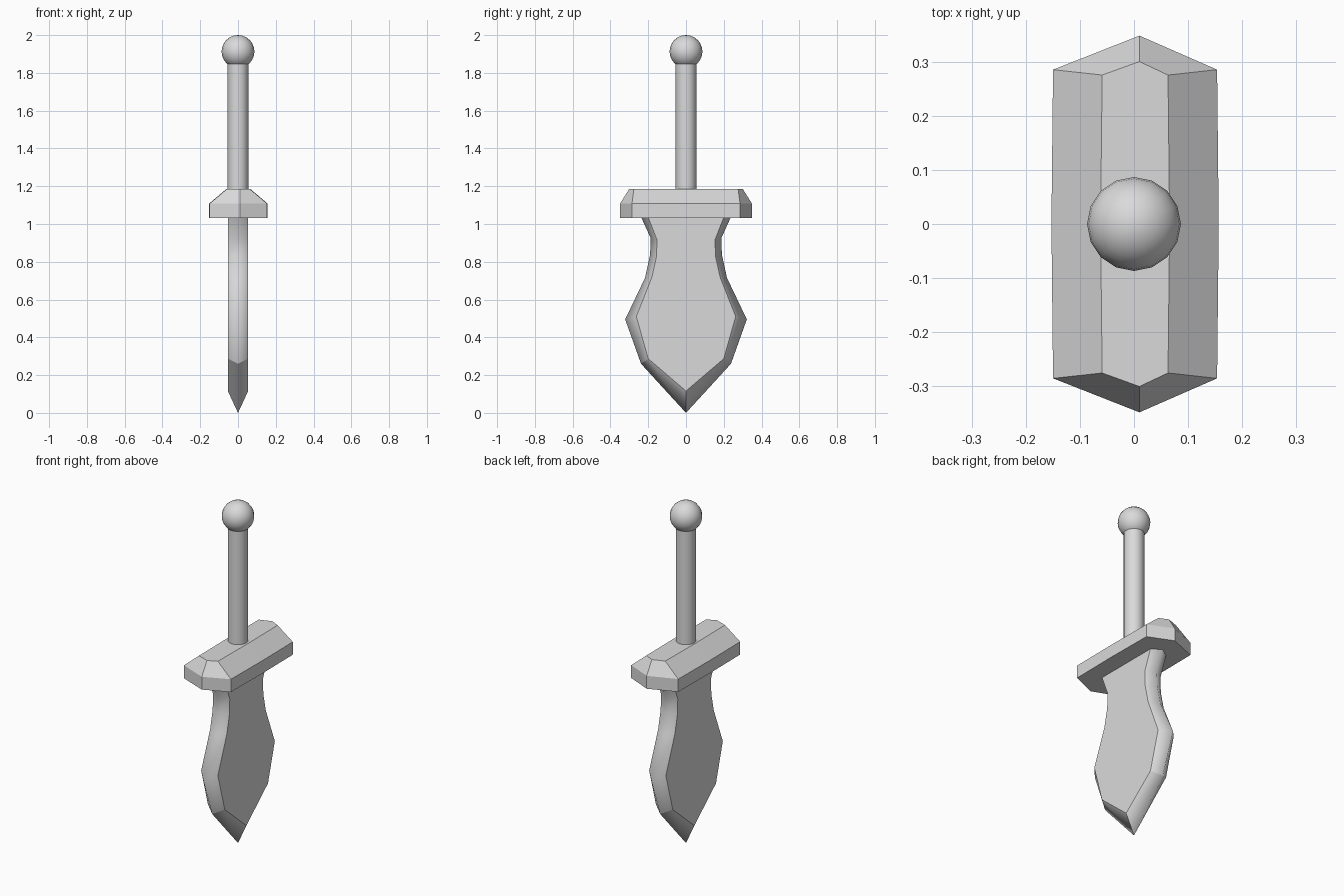
import bpy, bmesh, math

cube = bpy.data.objects.get("Cube")
if cube:
    bpy.data.objects.remove(cube, do_unlink=True)

grey = bpy.data.materials.new("light grey")
grey.use_nodes = True
COLOUR = (0.7, 0.7, 0.7, 1)
grey.diffuse_color = COLOUR
grey.node_tree.nodes["Principled BSDF"].inputs["Base Color"].default_value = COLOUR


def finish(name, bm):
    bmesh.ops.recalc_face_normals(bm, faces=bm.faces)
    mesh = bpy.data.meshes.new(name)
    bm.to_mesh(mesh)
    bm.free()
    mesh.materials.append(grey)
    obj = bpy.data.objects.new(name, mesh)
    bpy.context.collection.objects.link(obj)
    return obj


def smooth(obj, degrees):
    bpy.ops.object.select_all(action='DESELECT')
    obj.select_set(True)
    bpy.context.view_layer.objects.active = obj
    bpy.ops.object.shade_smooth_by_angle(angle=math.radians(degrees))


def mirrored(half):
    """Close a half outline whose last point is the tip on the centre line."""
    return half + [(-y, z) for y, z in reversed(half[:-1])]


def bridge(bm, a, b):
    n = len(a)
    return [bm.faces.new((a[i], a[(i + 1) % n], b[(i + 1) % n], b[i])) for i in range(n)]


# Blade: flat cheeks with a bevelled rim meeting in a ridge
ridge = mirrored([(0.237, 1.035), (0.187, 0.925), (0.19, 0.837), (0.217, 0.715),
                  (0.322, 0.495), (0.238, 0.26), (0, 0)])
cheek = mirrored([(0.2, 1.035), (0.153, 0.915), (0.157, 0.825), (0.18, 0.72),
                  (0.263, 0.51), (0.2, 0.287), (0, 0.116)])
bm = bmesh.new()
right, mid, left = [[bm.verts.new((x, y, z)) for y, z in outline]
                    for x, outline in ((-0.054, cheek), (0, ridge), (0.054, cheek))]
bridge(bm, right, mid)
bridge(bm, mid, left)
bm.faces.new(right)
bm.faces.new(left)
for f in bm.faces:
    f.smooth = True
rim_corner = {ring[i] for ring in (right, mid, left) for i in (5, 6, 7)}
for e in bm.edges:
    a, b = e.verts
    on_cheek = abs(a.co.x) > 0.05 and abs(b.co.x) > 0.05
    across = a.co.x != b.co.x and a in rim_corner and b in rim_corner
    at_top = min(a.co.z, b.co.z) > 1.03
    e.smooth = not (on_cheek or across or at_top)
finish("blade", bm)

# Guard: long pointed plate with a sloped top
def guard_ring(bm, side, middle, shoulder, end, z):
    half = [(side, -shoulder), (middle, 0), (side, shoulder), (0.01, end)]
    half += [(-x + 0.004, -y) for x, y in half[:3]] + [(0.01, -end)]
    return [bm.verts.new((x, y, z)) for x, y in half]


bm = bmesh.new()
bottom = guard_ring(bm, 0.154, 0.157, 0.286, 0.349, 1.033)
waist = guard_ring(bm, 0.154, 0.157, 0.286, 0.349, 1.108)
top = guard_ring(bm, 0.063, 0.066, 0.276, 0.301, 1.185)
bridge(bm, bottom, waist)
bridge(bm, waist, top)
bm.faces.new(bottom)
bm.faces.new(top)
finish("guard", bm)

# Grip
bpy.ops.mesh.primitive_cylinder_add(vertices=16, radius=0.055, depth=0.69,
                                    location=(0, 0, 1.525))
grip = bpy.context.object
grip.name = "grip"
grip.data.materials.append(grey)
smooth(grip, 40)

# Pommel ball
bpy.ops.mesh.primitive_uv_sphere_add(segments=16, ring_count=12, radius=0.087,
                                     location=(0, 0, 1.913))
pommel = bpy.context.object
pommel.name = "pommel"
pommel.data.materials.append(grey)
smooth(pommel, 60)
